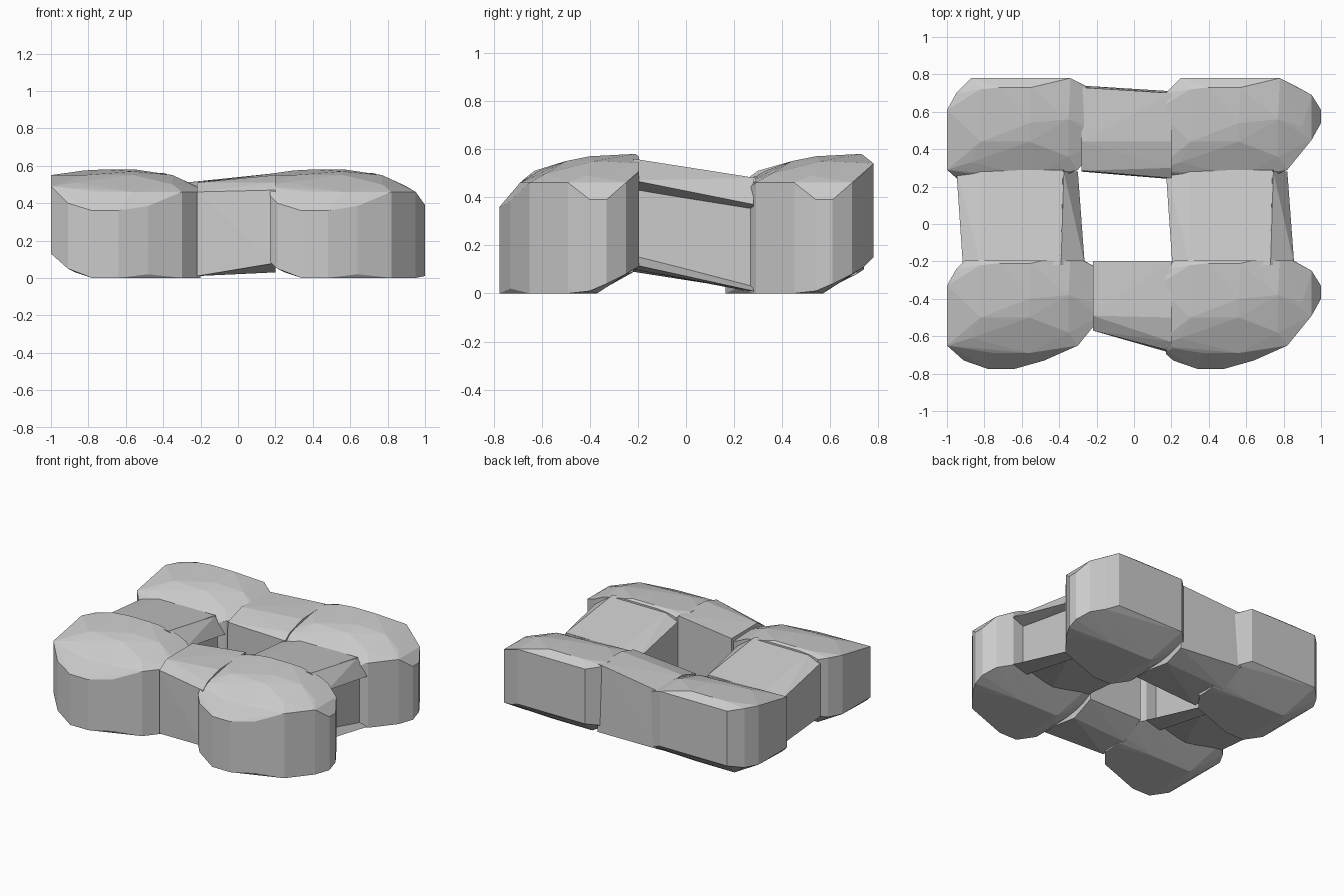
import bpy, bmesh

if "Cube" in bpy.data.objects:
    bpy.data.objects.remove(bpy.data.objects["Cube"])


def hull(name, pts, clips=()):
    """Convex faceted block, optionally trimmed by planes (point, outward normal)."""
    bm = bmesh.new()
    for p in pts:
        bm.verts.new(p)
    bmesh.ops.convex_hull(bm, input=bm.verts[:])
    loose = [v for v in bm.verts if not v.link_faces]
    bmesh.ops.delete(bm, geom=loose, context='VERTS')
    for co, no in clips:
        bmesh.ops.bisect_plane(bm, geom=bm.verts[:] + bm.edges[:] + bm.faces[:],
                               plane_co=co, plane_no=no, clear_outer=True)
        bmesh.ops.holes_fill(bm, edges=[e for e in bm.edges if e.is_boundary])
    bmesh.ops.recalc_face_normals(bm, faces=bm.faces[:])
    me = bpy.data.meshes.new(name)
    bm.to_mesh(me)
    bm.free()
    ob = bpy.data.objects.new(name, me)
    bpy.context.collection.objects.link(ob)
    return ob


# Stone lobe: outline (x, y, low z, high z), then crown and base points
RIM = [(.12, -.65, .13, .49), (.21, -.73, .05, .40), (.34, -.775, 0, .36),
       (.48, -.775, 0, .36), (.64, -.73, .02, .385), (.82, -.65, 0, .46),
       (.95, -.49, 0, .46), (1, -.40, .01, .39), (1, -.33, .04, .39),
       (.95, -.25, .08, .46), (.86, -.20, .11, .50), (.78, -.16, .15, .54),
       (.25, -.16, .15, .54), (.17, -.24, .13, .55), (.12, -.33, .13, .55)]
CROWN = [(.25, -.61, .51), (.37, -.69, .46), (.56, -.69, .46), (.77, -.58, .50),
         (.90, -.42, .49), (.30, -.50, .55), (.56, -.50, .55), (.77, -.38, .55),
         (.30, -.22, .575), (.57, -.21, .58), (.40, -.21, .58), (.56, -.40, .57)]
BASE = [(.34, -.66, 0), (.25, -.5, .03), (.34, -.37, 0), (.65, -.37, 0), (.85, -.42, 0)]
lobe = [(x, y, z) for x, y, a, b in RIM for z in (a, b)] + CROWN + BASE

parts = []
for name, dx, dy in (("front_right_lobe", 0, 0), ("front_left_lobe", -1.12, 0),
                     ("back_right_lobe", 0, .94), ("back_left_lobe", -1.12, .94)):
    clips = []
    if dy == 0:
        clips.append(((0, -.195, 0), (0, 1, 0)))
    if dx:
        clips.append(((-.2, 0, 0), (1, 0, 0)))
    else:
        clips.append(((.17, 0, 0), (-1, 0, 0)))
    parts.append(hull(name, [(x + dx, y + dy, z) for x, y, z in lobe], clips))


def bridge(name, axis, a, end_a, b, end_b, shift=0):
    """Block joining two cross-sections along x (points y, z) or y (points x, z)."""
    pts = []
    for t, sec in ((a, end_a), (b, end_b)):
        pts += [(t, u + shift, z) if axis == 'x' else (u + shift, t, z) for u, z in sec]
    parts.append(hull(name, pts))


# Front and back bridges
bridge("front_bridge", 'x',
       -.22, [(-.57, .01), (-.57, .46), (-.49, .51), (-.198, .51), (-.198, .10), (-.36, .01)],
       .20, [(-.69, .08), (-.68, .47), (-.63, .51), (-.5, .55), (-.198, .56), (-.198, .10), (-.36, .03)])
bridge("back_bridge", 'x',
       -.28, [(.28, .02), (.285, .46), (.44, .51), (.73, .51), (.74, .10), (.57, .01)],
       .20, [(.24, .08), (.245, .47), (.30, .51), (.44, .55), (.70, .56), (.71, .08), (.57, .03)])

# Left and right bridges: a body with overhanging lips along the right side
for side, dx in (("right", 0), ("left", -1.12)):
    bridge(side + "_bridge_body", 'y',
           -.22, [(.205, .14), (.205, .52), (.30, .56), (.73, .56), (.77, .47), (.77, .13), (.5, .09)],
           .29, [(.17, .13), (.17, .45), (.30, .48), (.74, .48), (.77, .38), (.77, .01), (.30, .02)], dx)
    bridge(side + "_bridge_top_lip", 'y',
           -.22, [(.70, .56), (.73, .56), (.857, .47), (.74, .42)],
           .28, [(.70, .48), (.745, .48), (.82, .37), (.74, .34)], dx)
    bridge(side + "_bridge_bottom_lip", 'y',
           -.22, [(.72, .10), (.857, .12), (.74, .17)],
           .28, [(.72, .005), (.82, .01), (.74, .04)], dx)

# Fuse everything into one stone ring, so no faces stay hidden inside
ring = parts[0]
ring.name = "stone_ring"
for p in parts[4:] + parts[1:4]:
    mod = ring.modifiers.new("join_" + p.name, 'BOOLEAN')
    mod.operation = 'UNION'
    mod.solver = 'EXACT'
    mod.object = p
dg = bpy.context.evaluated_depsgraph_get()
fused = bpy.data.meshes.new_from_object(ring.evaluated_get(dg))
ring.modifiers.clear()
ring.data = fused
for p in parts[1:]:
    bpy.data.objects.remove(p)
